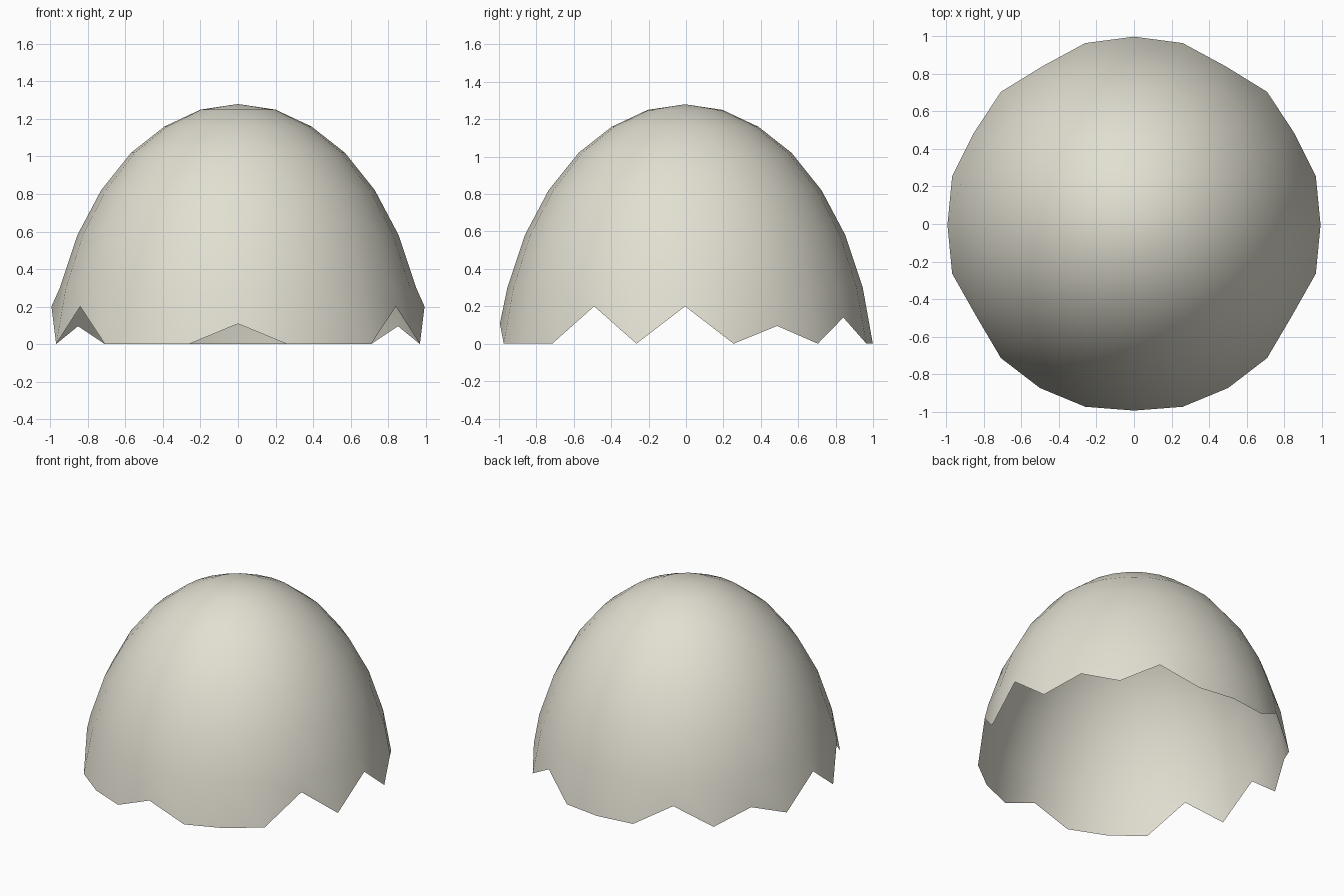
import bpy, bmesh, math

if "Cube" in bpy.data.objects:
    bpy.data.objects.remove(bpy.data.objects["Cube"])

SEGS = 24
CY = -0.005   # slight offset of the dome axis

# Dome profile (radius, height), top ring down to the ring above the rim
PROFILE = [(0.2, 1.25), (0.392, 1.16), (0.57, 1.02), (0.73, 0.82), (0.857, 0.58), (0.95, 0.3)]
# Raised notch points of the cracked rim: angle -> (radius, height), mirrored in x
NOTCHES = {0: (0.995, 0.2), 30: (0.985, 0.095), 60: (0.977, 0.14), -30: (0.972, 0.2), -90: (0.99, 0.108)}

shell_colour = bpy.data.materials.new("eggshell cream")
shell_colour.diffuse_color = (0.76, 0.74, 0.64, 1)
shell_colour.use_nodes = True
shell_colour.node_tree.nodes["Principled BSDF"].inputs["Base Color"].default_value = shell_colour.diffuse_color


def rim_point(angle):
    """Radius and height of the jagged rim at an angle in degrees."""
    a = (angle + 180) % 360 - 180
    if abs(a) > 90:                      # mirror the left half
        a = math.copysign(180, a) - a if a else a
    return NOTCHES.get(round(a) if abs(a) != 180 else 0, (1.004, 0.0))


bm = bmesh.new()
rings = []
for level in PROFILE + [None]:
    ring = []
    for i in range(SEGS):
        deg = i * 360 / SEGS
        r, z = level or rim_point(deg)
        a = math.radians(deg)
        ring.append(bm.verts.new((r * math.cos(a), CY + r * math.sin(a), z)))
    rings.append(ring)

# Cap fan and wall quads
top = bm.verts.new((0, CY, 1.28))
for i in range(SEGS):
    j = (i + 1) % SEGS
    bm.faces.new((top, rings[0][i], rings[0][j]))
    for up, low in zip(rings, rings[1:]):
        bm.faces.new((up[i], low[i], low[j], up[j]))
for f in bm.faces:
    f.smooth = True

mesh = bpy.data.meshes.new("cracked_eggshell")
bm.to_mesh(mesh)
bm.free()
mesh.materials.append(shell_colour)
shell = bpy.data.objects.new("cracked_eggshell", mesh)
bpy.context.collection.objects.link(shell)
